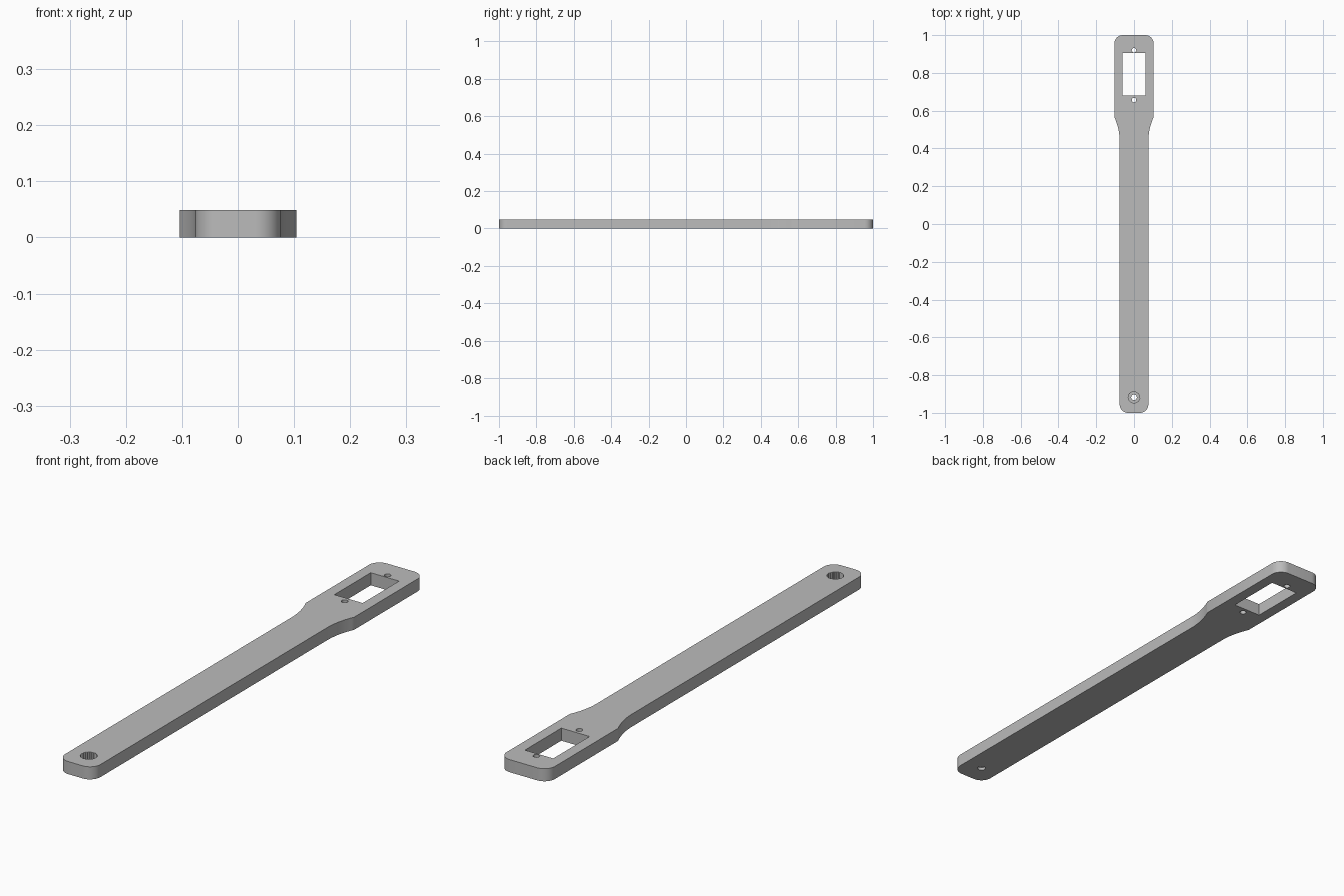
import bpy, bmesh
from math import pi, sin, cos
from mathutils import Vector

if "Cube" in bpy.data.objects:
    bpy.data.objects.remove(bpy.data.objects["Cube"], do_unlink=True)

THICK = 0.049
NARROW, WIDE = 0.076, 0.104
RADIUS = 0.045

grey = bpy.data.materials.new("plain grey")
grey.use_nodes = True
colour = (0.5, 0.5, 0.5, 1)
grey.diffuse_color = colour
grey.node_tree.nodes["Principled BSDF"].inputs["Base Color"].default_value = colour


def prism(name, outline, z0, z1):
    """Extrude a closed outline from z0 to z1."""
    bm = bmesh.new()
    face = bm.faces.new([bm.verts.new((x, y, z0)) for x, y in outline])
    top = bmesh.ops.extrude_face_region(bm, geom=[face])["geom"]
    verts = [v for v in top if isinstance(v, bmesh.types.BMVert)]
    bmesh.ops.translate(bm, verts=verts, vec=Vector((0, 0, z1 - z0)))
    bmesh.ops.recalc_face_normals(bm, faces=bm.faces)
    mesh = bpy.data.meshes.new(name)
    bm.to_mesh(mesh)
    bm.free()
    mesh.materials.append(grey)
    obj = bpy.data.objects.new(name, mesh)
    bpy.context.collection.objects.link(obj)
    return obj


def arc(cx, cy, r, start, end, steps):
    angles = [start + (end - start) * i / steps for i in range(steps + 1)]
    return [(cx + r * cos(a), cy + r * sin(a)) for a in angles]


def circle(cy, r, steps=24):
    return arc(0, cy, r, 0, 2 * pi, steps)[:-1]


# Right-hand half of the outline: rounded tip, flared shoulder, rounded head
half = arc(NARROW - RADIUS, RADIUS - 1, RADIUS, -pi / 2, 0, 12)
for i in range(13):
    t = i / 12
    half.append((NARROW + (WIDE - NARROW) * t * t, 0.44 + 0.126 * t))
half += arc(WIDE - RADIUS, 1 - RADIUS, RADIUS, 0, pi / 2, 12)
arm = prism("arm", half + [(-x, y) for x, y in reversed(half)], 0, THICK)

# Toothed socket outline
teeth = 21
socket = []
for i in range(teeth * 2):
    a = pi * i / teeth
    r = 0.031 if i % 2 else 0.0285
    socket.append((r * cos(a), -0.918 + r * sin(a)))

# Cutters: rectangular window, two screw holes, pivot hole and its socket
w = 0.061
window = [(-w, 0.68), (w, 0.68), (w, 0.904), (-w, 0.904)]
cuts = [
    ("window_cutter", window, -0.1),
    ("front_screw_cutter", circle(0.656, 0.012), -0.1),
    ("back_screw_cutter", circle(0.92, 0.012), -0.1),
    ("pivot_cutter", circle(-0.918, 0.015), -0.1),
    ("socket_cutter", socket, 0.012),
]
bpy.context.view_layer.objects.active = arm
for name, outline, base in cuts:
    cutter = prism(name, outline, base, 0.2)
    mod = arm.modifiers.new(name, "BOOLEAN")
    mod.operation = "DIFFERENCE"
    mod.solver = "EXACT"
    mod.object = cutter
    bpy.ops.object.modifier_apply(modifier=mod.name)
    bpy.data.objects.remove(cutter, do_unlink=True)

# Smooth the rounded walls, keep the rims sharp
bpy.ops.object.select_all(action="DESELECT")
arm.select_set(True)
bpy.ops.object.shade_smooth_by_angle(angle=pi / 6)
